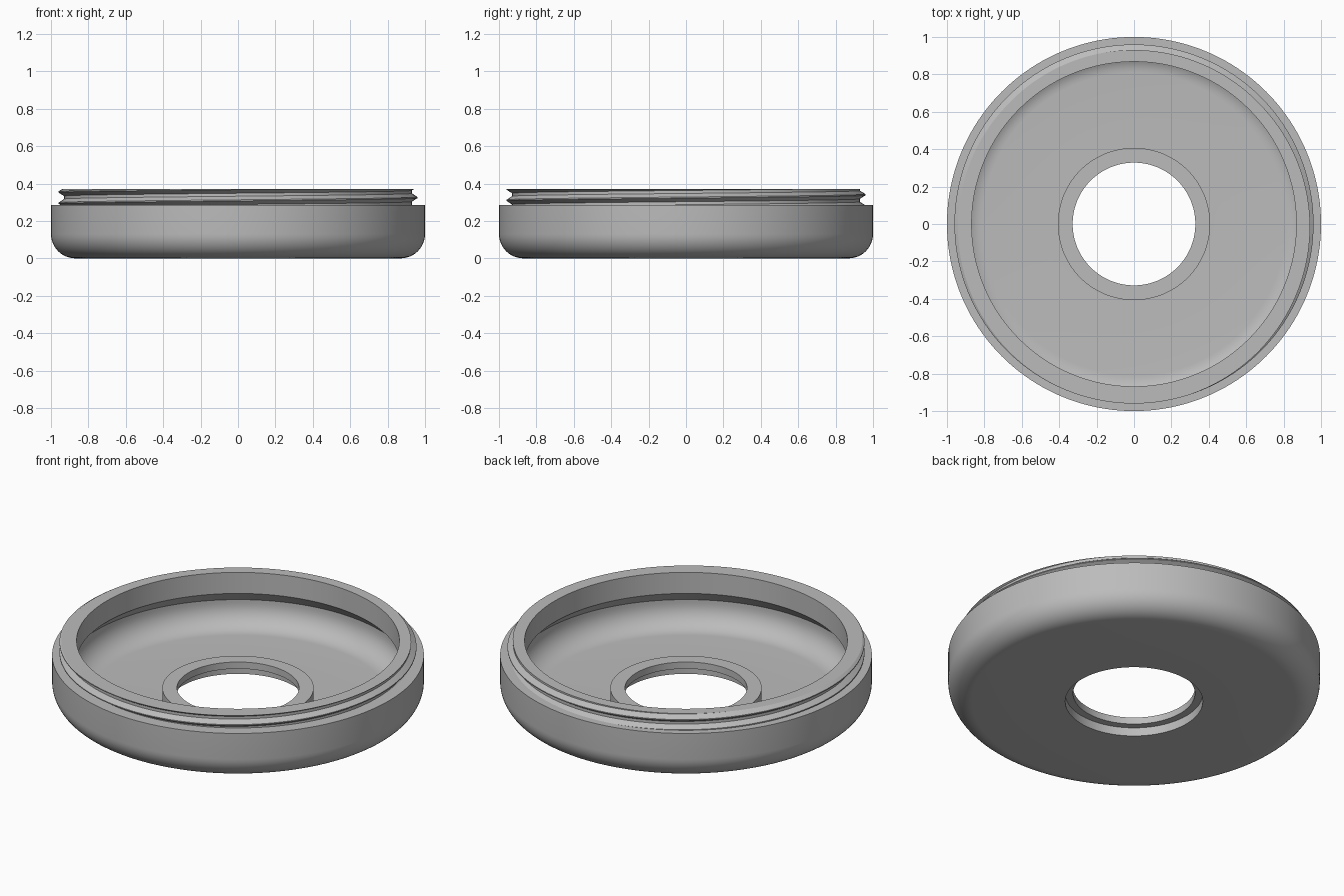
import bpy, bmesh, math

if "Cube" in bpy.data.objects:
    bpy.data.objects.remove(bpy.data.objects["Cube"])

SEGS = 160
LEDGE, TOP, PITCH = 0.285, 0.37, 0.06      # thread zone heights and pitch
ROOT, CREST = 0.93, 0.96                   # thread radii
# Thread knots over one pitch: (height offset, radius)
KNOTS = [(-0.022, ROOT), (-0.003, CREST), (0.003, CREST), (0.022, ROOT)]


def arc(cx, cz, r, a0, a1, n):
    """Points (radius, height) on an arc, angles in degrees."""
    return [(cx + r * math.cos(math.radians(a0 + (a1 - a0) * i / n)),
             cz + r * math.sin(math.radians(a0 + (a1 - a0) * i / n)))
            for i in range(n + 1)]


def thread_radius(offset):
    """Radius of the thread profile at a height offset from a crest."""
    d = (offset + PITCH / 2) % PITCH - PITCH / 2
    t = (0.022 - abs(d)) / 0.019
    return ROOT + (CREST - ROOT) * max(0.0, min(1.0, t))


def neck(turn):
    """Outer neck profile at a given fraction of a turn, top to bottom."""
    start = 0.325 + PITCH * turn
    pts = []
    for k in range(2, -4, -1):
        for off, _ in reversed(KNOTS):
            z = max(LEDGE, min(TOP, start + PITCH * k + off))
            pts.append((thread_radius(z - start), z))
    return pts


# Wall, undercut lip, rounded floor and raised centre collar
inside = [(0.37, 0.0), (0.37, 0.05), (0.328, 0.05), (0.328, 0.09),
          (0.407, 0.09), (0.407, 0.025)]
inside += arc(0.81, 0.155, 0.13, -90, 0, 10)
inside += [(0.94, 0.175), (0.868, 0.245), (0.868, TOP)]
outside = [(1.0, LEDGE)] + arc(0.87, 0.13, 0.13, 0, -90, 12)

bm = bmesh.new()
columns = []
for i in range(SEGS + 1):
    a = 2 * math.pi * i / SEGS
    profile = inside + neck(i / SEGS) + outside
    columns.append([bm.verts.new((r * math.cos(a), r * math.sin(a), z))
                    for r, z in profile])
for left, right in zip(columns, columns[1:]):
    n = len(left)
    for j in range(n):
        k = (j + 1) % n
        bm.faces.new((left[j], left[k], right[k], right[j]))
bmesh.ops.remove_doubles(bm, verts=bm.verts, dist=1e-5)
bmesh.ops.recalc_face_normals(bm, faces=bm.faces)

mesh = bpy.data.meshes.new("threaded_ring_cap")
bm.to_mesh(mesh)
bm.free()
cap = bpy.data.objects.new("threaded_ring_cap", mesh)
bpy.context.collection.objects.link(cap)

grey = bpy.data.materials.new("plain grey")
grey.diffuse_color = (0.5, 0.5, 0.5, 1.0)
grey.use_nodes = True
grey.node_tree.nodes["Principled BSDF"].inputs["Base Color"].default_value = grey.diffuse_color
mesh.materials.append(grey)

bpy.context.view_layer.objects.active = cap
cap.select_set(True)
bpy.ops.object.shade_smooth_by_angle(angle=math.radians(30))
